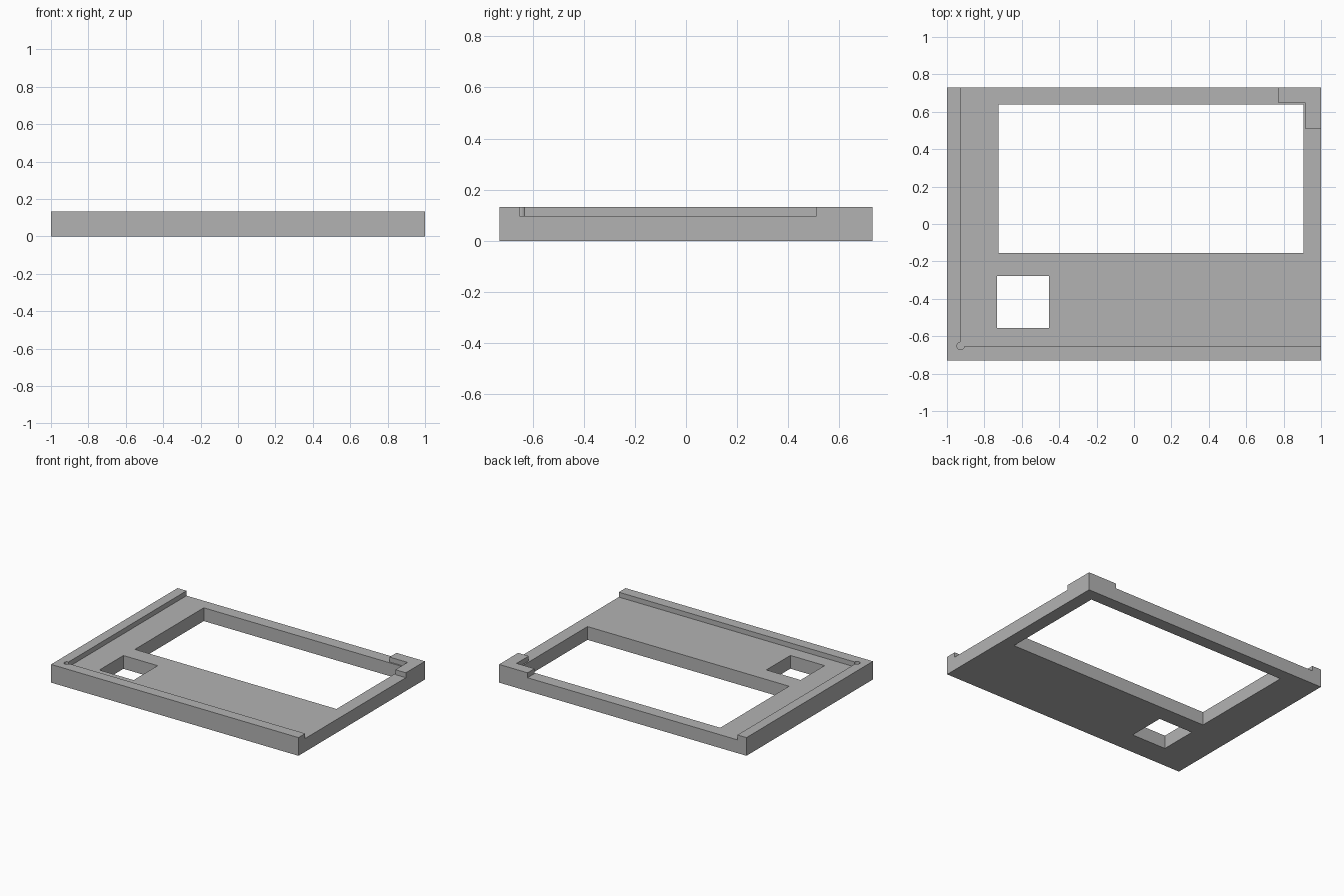
import bpy
import bmesh
from math import cos, sin, tau

default = bpy.data.objects.get("Cube")
if default:
    bpy.data.objects.remove(default, do_unlink=True)

TOP = 0.133      # height of the raised rails
FLOOR = 0.097    # height of the recessed panel
HX, HY = 1.0, 0.73

grey = bpy.data.materials.new("plain grey")
grey.use_nodes = True
colour = (0.45, 0.45, 0.45, 1)
grey.diffuse_color = colour
grey.node_tree.nodes["Principled BSDF"].inputs["Base Color"].default_value = colour


def prism(name, outline, z0, z1):
    """Extrude a flat outline from z0 to z1."""
    bm = bmesh.new()
    base = bm.faces.new([bm.verts.new((x, y, z0)) for x, y in outline])
    top = bmesh.ops.extrude_face_region(bm, geom=[base])["geom"]
    moved = [v for v in top if isinstance(v, bmesh.types.BMVert)]
    bmesh.ops.translate(bm, verts=moved, vec=(0, 0, z1 - z0))
    bmesh.ops.recalc_face_normals(bm, faces=bm.faces)
    mesh = bpy.data.meshes.new(name)
    bm.to_mesh(mesh)
    bm.free()
    mesh.materials.append(grey)
    obj = bpy.data.objects.new(name, mesh)
    bpy.context.collection.objects.link(obj)
    return obj


def rect(x0, x1, y0, y1):
    return [(x0, y0), (x1, y0), (x1, y1), (x0, y1)]


def cut(body, name, outline, z0, z1):
    """Subtract a prism from the body and discard the cutter."""
    cutter = prism(name, outline, z0, z1)
    cutter.hide_render = True
    mod = body.modifiers.new(name, "BOOLEAN")
    mod.operation = "DIFFERENCE"
    mod.solver = "EXACT"
    mod.object = cutter
    bpy.context.view_layer.objects.active = body
    bpy.ops.object.modifier_apply(modifier=mod.name)
    bpy.data.objects.remove(cutter, do_unlink=True)


# Solid block that becomes the frame
frame = prism("screen_frame", rect(-HX, HX, -HY, HY), 0, TOP)

# Recess, leaving the left-hand rail, front rail and corner bracket standing
rail_x, rail_y = -0.927, -0.652
recess = [(rail_x, rail_y), (1.1, rail_y), (1.1, 0.51), (0.915, 0.51),
          (0.915, 0.65), (0.77, 0.65), (0.77, 0.9), (rail_x, 0.9)]
cut(frame, "recess_cutter", recess, FLOOR, 0.3)

# Round relief where the two rails meet
relief = [(rail_x + 0.02 * cos(tau * i / 32), rail_y + 0.02 * sin(tau * i / 32))
          for i in range(32)]
cut(frame, "relief_cutter", relief, FLOOR, 0.3)

# Large display window and small square opening
cut(frame, "window_cutter", rect(-0.725, 0.905, -0.155, 0.64), -0.1, 0.3)
cut(frame, "opening_cutter", rect(-0.732, -0.455, -0.555, -0.278), -0.1, 0.3)
